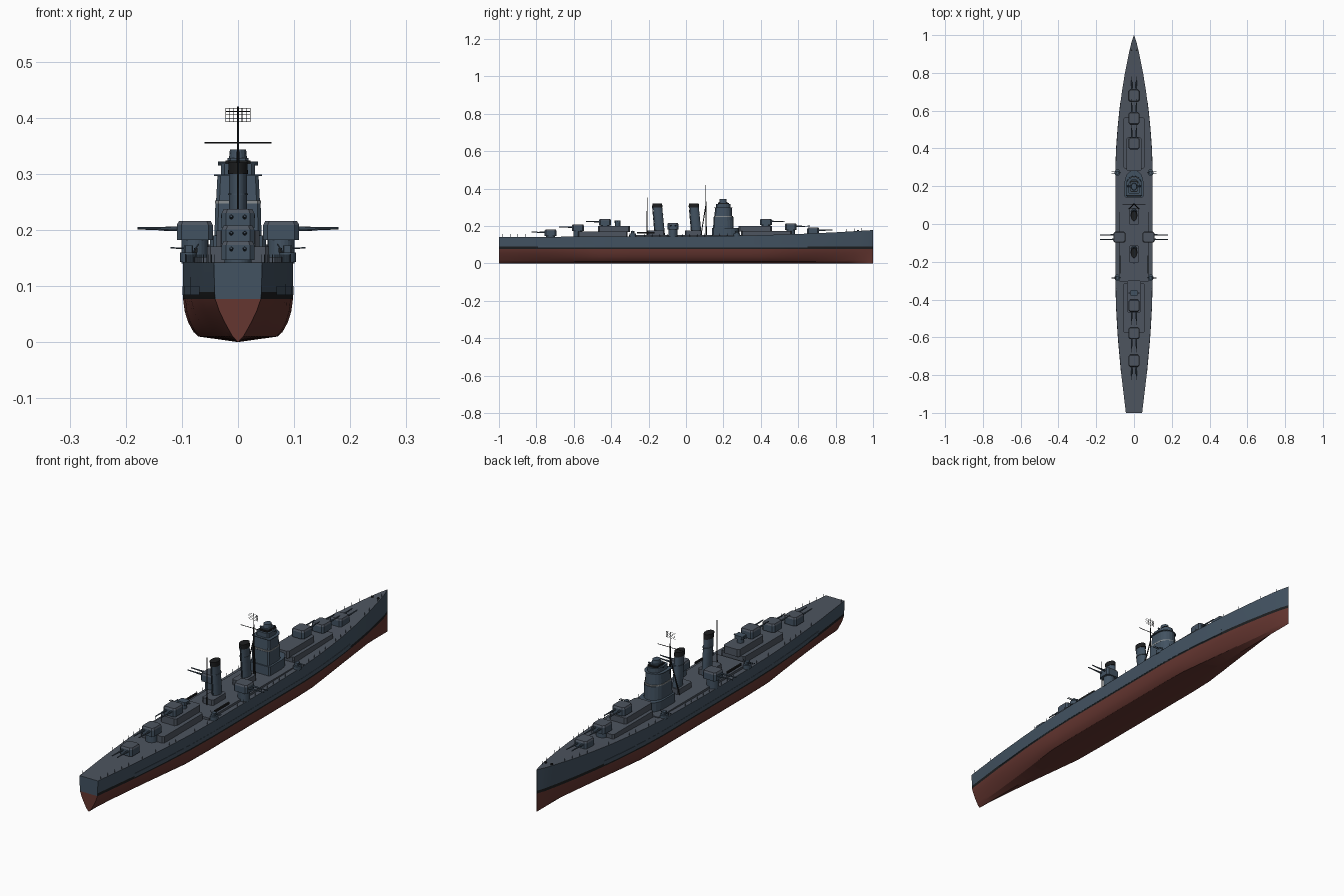
import bpy, bmesh, math
from mathutils import Vector

if "Cube" in bpy.data.objects:
    bpy.data.objects.remove(bpy.data.objects["Cube"])

def mat(name, c):
    m = bpy.data.materials.new(name)
    m.diffuse_color = (*c, 1)
    m.use_nodes = True
    m.node_tree.nodes["Principled BSDF"].inputs["Base Color"].default_value = m.diffuse_color
    return m
GREY = mat("side_grey", (.055, .085, .12))
DECK = mat("deck_grey", (.075, .09, .115))
RED = mat("bottom_red", (.13, .037, .03))
BLACK = mat("black", (.012, .013, .014))
PALE = mat("pale_band", (.25, .27, .28))

def make(name, verts, faces, mats=(GREY,), idx=None):
    me = bpy.data.meshes.new(name)
    me.from_pydata(verts, [], faces)
    for m in mats:
        me.materials.append(m)
    if idx:
        for p, i in zip(me.polygons, idx):
            p.material_index = i
    bm = bmesh.new(); bm.from_mesh(me)
    bmesh.ops.recalc_face_normals(bm, faces=bm.faces)
    bm.to_mesh(me); bm.free()
    ob = bpy.data.objects.new(name, me)
    bpy.context.collection.objects.link(ob)
    return ob

def prism(name, pts, z0, z1, m=GREY, taper=1, shift=0):
    n = len(pts)
    cx = sum(p[0] for p in pts) / n; cy = sum(p[1] for p in pts) / n
    v = [(x, y, z0) for x, y in pts]
    v += [(cx + (x-cx)*taper, cy + (y-cy)*taper + shift, z1) for x, y in pts]
    f = [tuple(range(n))[::-1], tuple(range(n, 2*n))]
    f += [(i, (i+1) % n, n+(i+1) % n, n+i) for i in range(n)]
    return make(name, v, f, (m,))

def box(name, cx, cy, hx, hy, z0, z1, m=GREY, c=0, taper=1):
    if not c:
        pts = [(cx-hx, cy-hy), (cx+hx, cy-hy), (cx+hx, cy+hy), (cx-hx, cy+hy)]
    else:
        pts = [(cx+sx*a, cy+sy*b) for sx, sy, a, b in (
            (-1, -1, hx-c, hy), (1, -1, hx-c, hy), (1, -1, hx, hy-c), (1, 1, hx, hy-c),
            (1, 1, hx-c, hy), (-1, 1, hx-c, hy), (-1, 1, hx, hy-c), (-1, -1, hx, hy-c))]
    return prism(name, pts, z0, z1, m, taper)

def oval(name, cx, cy, rx, ry, z0, z1, m=GREY, n=24, taper=1, shift=0):
    pts = [(cx+rx*math.cos(2*math.pi*i/n), cy+ry*math.sin(2*math.pi*i/n)) for i in range(n)]
    return prism(name, pts, z0, z1, m, taper, shift)

def rod(name, a, b, r, m=GREY, r2=None, n=8):
    a, b = Vector(a), Vector(b)
    q = (b-a).to_track_quat('Z', 'Y')
    ob = oval(name, 0, 0, r, r, 0, (b-a).length, m, n, (r2 or r)/r)
    ob.rotation_mode = 'QUATERNION'; ob.rotation_quaternion = q; ob.location = a
    return ob

def interp(table, t):
    for (a, u), (b, w) in zip(table, table[1:]):
        if t <= b:
            return u + (w-u)*(t-a)/(b-a)
    return table[-1][1]

# Hull lines: half breadth, sheer and fullness along the length
BEAM = [(-1, .043), (-.8, .067), (-.6, .085), (-.45, .094), (-.3, .098), (.3, .098), (.4, .094),
        (.5, .087), (.6, .077), (.7, .064), (.8, .048), (.9, .028), (.96, .014), (1, .001)]
SHEER = [(-1, .142), (0, .143), (.3, .148), (.6, .157), (.8, .166), (1, .178)]
FULL = [(-1, 0), (-.75, .45), (-.45, 1), (.4, 1), (.75, .45), (1, 0)]
LEVELS = [(0, .0, .0), (.01, .72, .22), (.018, .81, .33), (.036, .91, .56), (.055, .97, .77),
          (.077, 1, .95), (.089, 1, .97)]
def beam(y): return interp(BEAM, y)
def sheer(y): return interp(SHEER, y)

# Hull with red bottom, black waterline, grey topsides and deck
ys = [-1 + i*.05 for i in range(39)] + [.93, .96, .98, 1]
rings = []
for y in ys:
    f, b = interp(FULL, y), beam(y)
    half = [(b*(u*f + v*(1-f)), z) for z, u, v in LEVELS] + [(b, sheer(y))]
    rings.append([(x, y, z) for x, z in half[::-1]] + [(-x, y, z) for x, z in half[1:]])
n = len(rings[0])
faces, idx = [], []
for k in range(len(ys)-1):
    for i in range(n):
        j = (i+1) % n
        faces.append((k*n+i, k*n+j, (k+1)*n+j, (k+1)*n+i))
        d = min(i, n-2-i)
        idx.append(3 if i == n-1 else {0: 0, 1: 2}.get(d, 1))
for k in (0, len(ys)-1):
    for i in range(n//2):
        faces.append((k*n+i, k*n+i+1, k*n+n-2-i, k*n+n-1-i) if i < n//2-1 else
                     (k*n+i, k*n+i+1, k*n+n-1-i))
        idx.append(0 if i < 2 else 1)
hull = make("hull", [p for r in rings for p in r], faces, (GREY, RED, BLACK, DECK), idx)
bpy.context.view_layer.objects.active = hull
hull.select_set(True)
bpy.ops.object.shade_smooth_by_angle(angle=math.radians(20))

for s in (-1, 1):
    # Armour belt strip
    by = [-.79 + i*.06 for i in range(25)]
    v = []
    for y in by:
        b = beam(y)
        v += [(s*(b-.004), y, .084), (s*(b+.001), y, .084), (s*(b+.001), y, .1), (s*(b-.004), y, .1)]
    make("armour_belt", v, [(4*k+i, 4*k+(i+1) % 4, 4*k+4+(i+1) % 4, 4*k+4+i)
                            for k in range(24) for i in range(4)])
    # Deck railing
    ry = [-.98 + i*.04 for i in range(49)]
    for y in ry:
        rod("rail_post", (s*(beam(y)-.003), y, sheer(y)), (s*(beam(y)-.003), y, sheer(y)+.014), .0006, n=4)
    # Anchor capstans, boat booms
    oval("capstan", s*.014, .92, .005, .005, .17, .178, BLACK, 12)
    box("boat_boom", s*.075, -.215, .003, .047, .16, .168, BLACK)
    # Secondary gun platforms
    for y in (.272, -.285):
        oval("gun_tub", s*.088, y, .015, .018, .143, .16, GREY, 16)
        box("gun_shield", s*.088, y, .008, .009, .16, .172, GREY, .002)
        for d in (-.004, .004):
            rod("secondary_barrel", (s*.09, y+d, .167), (s*.12, y+d, .168), .0015, n=6)
        rod("platform_strut", (s*.07, y, .175), (s*.09, y, .145), .0015, n=6)

# Deckhouses
box("midship_house", 0, -.005, .078, .3, .138, .152, DECK)
box("forward_house_low", 0, .43, .055, .135, .14, .174, DECK, .006)
box("forward_house_high", 0, .37, .04, .09, .17, .2, DECK, .008)
box("aft_house_low", 0, -.445, .055, .133, .138, .17, DECK, .006)
box("aft_house_high", 0, -.385, .038, .085, .168, .199, DECK, .008)
box("funnel_house_forward", 0, .04, .026, .045, .15, .175, DECK, .006)
box("funnel_house_aft", 0, -.16, .026, .045, .15, .175, DECK, .006)

# Main gun turrets: position, base and aiming direction
def turret(cx, cy, z, dx, dy, base):
    oval("barbette", cx, cy, .024, .024, base, z+.004, GREY, 24)
    box("turret", cx, cy, .032 if dx else .029, .029 if dx else .032, z, z+.027, GREY, .008)
    box("turret_roof", cx, cy, .032 if dx else .029, .029 if dx else .032, z+.027, z+.034, DECK, .008, .88)
    for o in (-.012, .012):
        px, py, h = cx+dy*o, cy+dx*o, z+.02
        rod("barrel_sleeve", (px+dx*.028, py+dy*.028, h), (px+dx*.06, py+dy*.06, h), .0042, GREY, .0034)
        rod("gun_barrel", (px+dx*.055, py+dy*.055, h), (px+dx*.102, py+dy*.102, h+.001), .003, GREY, .0022)
for y, z in ((.68, .157), (.56, .178), (.427, .204)):
    turret(0, y, z, 0, 1, .14)
for y, z in ((-.724, .146), (-.578, .174), (-.433, .203)):
    turret(0, y, z, 0, -1, .138)
for s in (-1, 1):
    turret(s*.077, -.07, .182, s, 0, .14)

# Bridge tower in tiers with a rounded forward face
def tier(name, hx, y0, y1, z0, z1, m=GREY, taper=1):
    r = (y1-y0)*.45
    pts = [(-hx, y0+.006), (-hx+.006, y0), (hx-.006, y0), (hx, y0+.006)]
    pts += [(hx*math.cos(a*math.pi/10), y1-r+r*math.sin(a*math.pi/10)) for a in range(11)]
    return prism(name, pts, z0, z1, m, taper)
tier("bridge_base", .05, .14, .285, .145, .19)
tier("bridge_lower", .042, .145, .255, .19, .247, taper=.96)
tier("bridge_band_lower", .041, .149, .25, .247, .252, PALE)
tier("bridge_middle", .039, .152, .247, .252, .296, taper=.94)
tier("bridge_platform", .043, .15, .248, .296, .299)
tier("bridge_upper", .03, .16, .238, .299, .318)
box("bridge_windows", 0, .2, .022, .03, .318, .324, BLACK, .006)
box("director_base", 0, .198, .019, .024, .322, .328, GREY, .006)
oval("director_tower", 0, .198, .016, .02, .328, .343, GREY, 16, .9)
rod("rangefinder", (-.036, .2, .318), (.036, .2, .318), .0035)

# Funnels, leaning slightly aft, with black caps
for y in (.058, -.138):
    oval("funnel", 0, y, .017, .026, .145, .302, GREY, 32, .94, -.014)
    oval("funnel_cap", 0, y-.014, .0175, .0265, .3, .32, BLACK, 32, .98, -.002)
    oval("funnel_ring", 0, y-.01, .018, .027, .262, .265, GREY, 32)
    rod("steam_pipe", (0, y-.028, .15), (0, y-.042, .31), .002)

# Tripod foremast with yard and radar lattice
rod("foremast", (0, .108, .145), (0, .105, .42), .004, BLACK, .0015)
for s in (-1, 1):
    rod("mast_leg", (s*.026, .08, .15), (0, .106, .31), .0025, BLACK)
rod("mast_yard", (-.06, .105, .355), (.06, .105, .355), .0013, BLACK)
for i in range(5):
    z = .393 + i*.006
    rod("radar_bar", (-.022, .101, z), (.022, .101, z), .0006, BLACK, n=4)
for i in range(7):
    x = -.022 + i*.0073
    rod("radar_post", (x, .101, .393), (x, .101, .417), .0006, BLACK, n=4)

# Pole mainmast
rod("mainmast", (0, -.208, .15), (0, -.208, .352), .003, BLACK, .0012)

# Aft fire director
oval("aft_director_base", 0, -.365, .014, .014, .198, .218, GREY, 16)
box("aft_director", 0, -.365, .019, .016, .216, .23, GREY, .004)
rod("aft_rangefinder", (-.03, -.365, .224), (.03, -.365, .224), .003)
